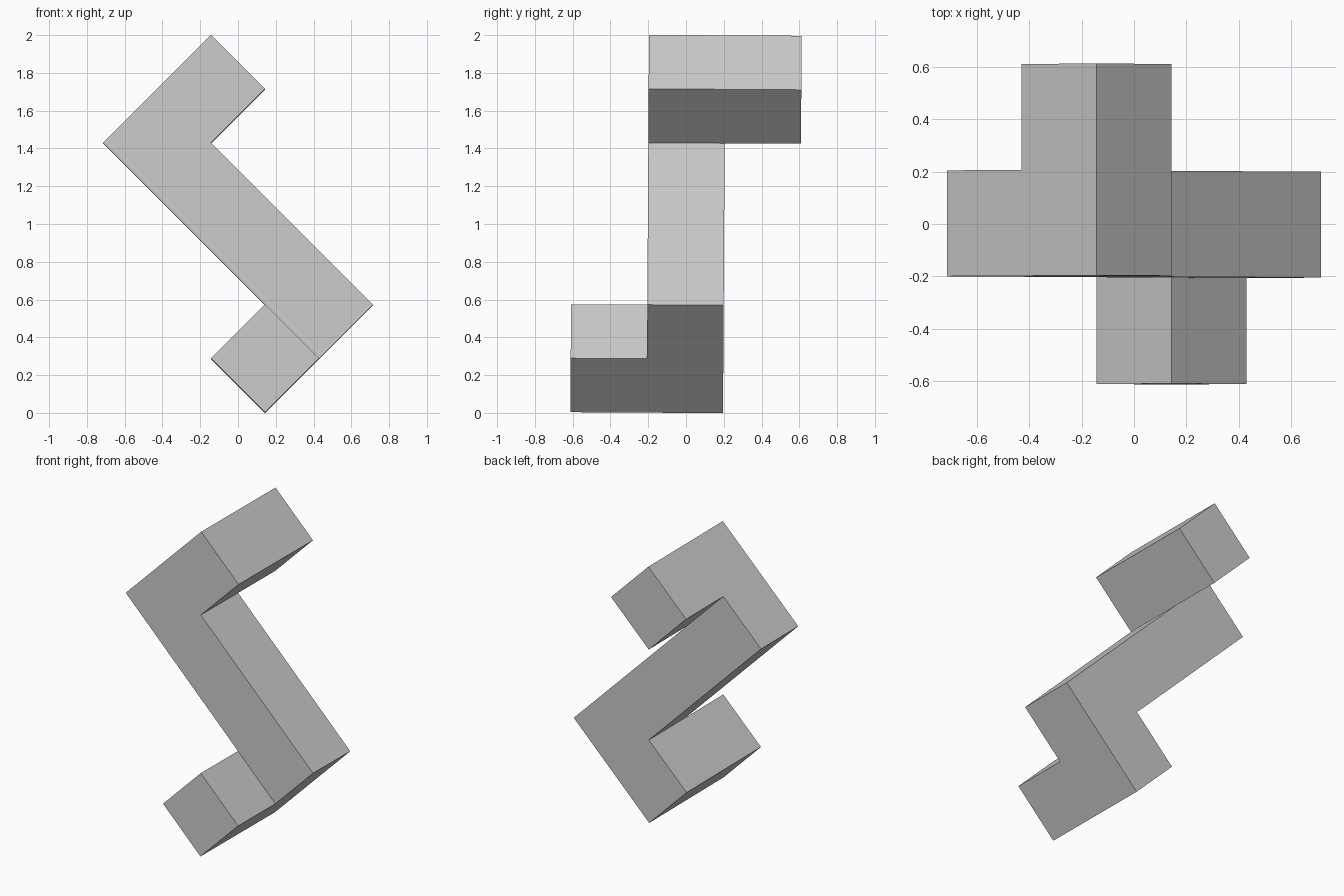
import bpy, bmesh, math
from mathutils import Vector, Matrix

cube = bpy.data.objects.get("Cube")
if cube:
    bpy.data.objects.remove(cube, do_unlink=True)

UNIT = 2 / 7 * math.sqrt(2)      # edge of one block

# Plain grey material
grey = bpy.data.materials.new("plain grey")
grey.use_nodes = True
colour = (0.6, 0.6, 0.6, 1)
grey.diffuse_color = colour
grey.node_tree.nodes["Principled BSDF"].inputs["Base Color"].default_value = colour

# Blocks: a four-block bar with an L-shaped arm turned out at each end
bar = [(i, 0, 0) for i in (-1.5, -0.5, 0.5, 1.5)]
upper_arm = [(-1.5, 0, 1), (-1.5, 1, 1)]
lower_arm = [(-x, -y, -z) for x, y, z in upper_arm]
blocks = set(bar + upper_arm + lower_arm)


def add_side(bm, centre, normal):
    """One square side of a block."""
    n = Vector(normal)
    a = Vector((n.y, n.z, n.x))
    b = n.cross(a)
    mid = Vector(centre) + n / 2
    corners = [(a + b) / 2, (b - a) / 2, (-a - b) / 2, (a - b) / 2]
    bm.faces.new([bm.verts.new((mid + c) * UNIT) for c in corners])


# Outer skin only: sides shared by two blocks are left out
bm = bmesh.new()
for block in blocks:
    for axis in range(3):
        for sign in (-1, 1):
            normal = [0, 0, 0]
            normal[axis] = sign
            if tuple(p + q for p, q in zip(block, normal)) not in blocks:
                add_side(bm, block, normal)
bmesh.ops.remove_doubles(bm, verts=bm.verts, dist=0.001)
bmesh.ops.dissolve_limit(bm, angle_limit=0.01, verts=bm.verts, edges=bm.edges)
bmesh.ops.recalc_face_normals(bm, faces=bm.faces)

# Stand the bar on the diagonal, with a very slight backward lean
tilt = Matrix.Rotation(math.radians(-0.35), 4, 'X') @ Matrix.Rotation(math.radians(45), 4, 'Y')
bm.transform(Matrix.Translation((0, 0, 1)) @ tilt)

mesh = bpy.data.meshes.new("bent_block_bar")
bm.to_mesh(mesh)
bm.free()
mesh.materials.append(grey)
bpy.context.collection.objects.link(bpy.data.objects.new("bent_block_bar", mesh))
